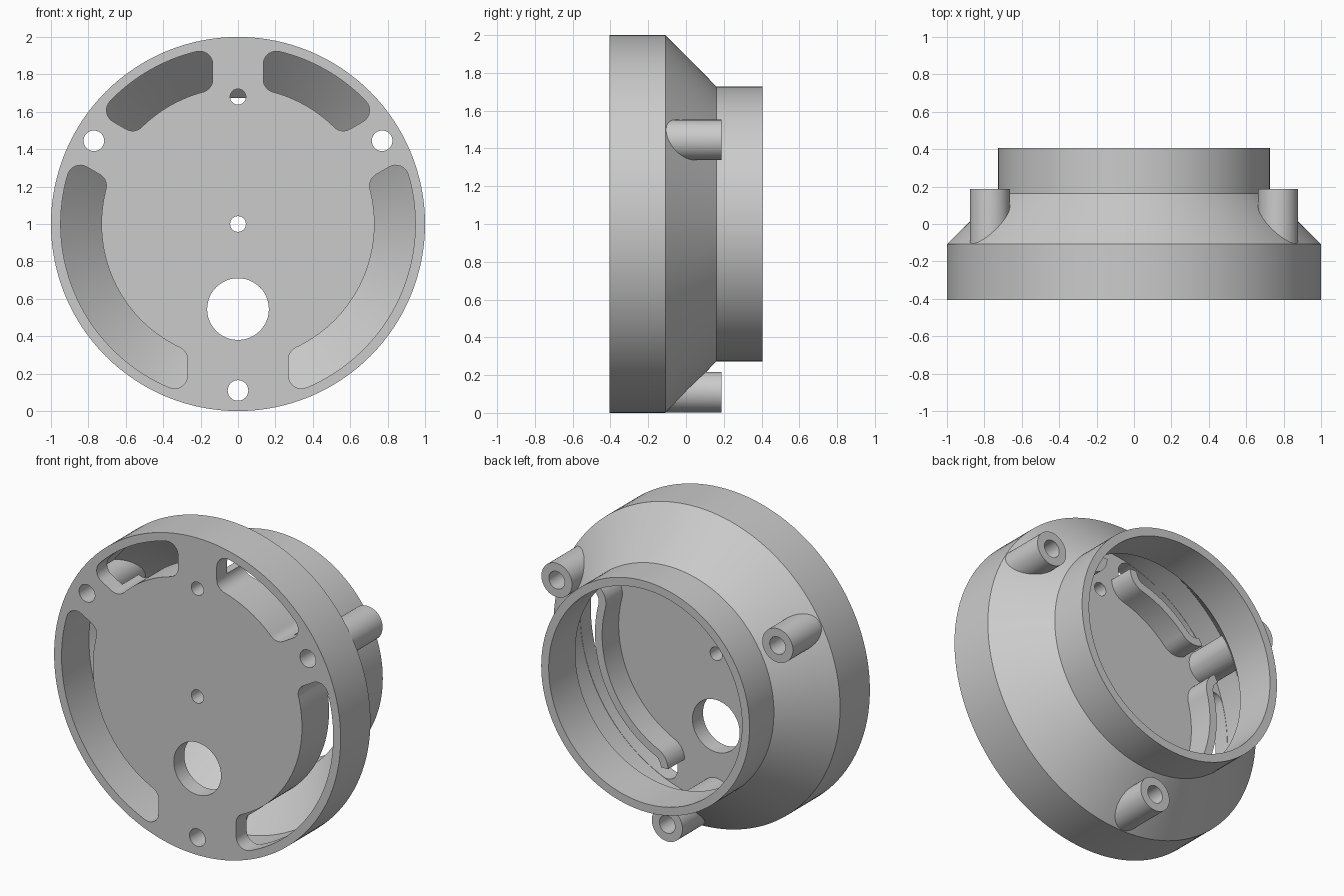
import bpy, bmesh
from math import sin, cos, asin, radians, pi
from mathutils import Matrix

if "Cube" in bpy.data.objects:
    bpy.data.objects.remove(bpy.data.objects["Cube"], do_unlink=True)

FRONT, PLATE_BACK, RIM_BACK = -0.405, -0.3, -0.135
SLOT_IN, SLOT_OUT, FILLET, RIM = 0.73, 0.948, 0.07, 0.05
BOSS_RADIUS = 0.89

grey = bpy.data.materials.new("light_grey")
grey.use_nodes = True
grey.diffuse_color = (0.6, 0.6, 0.6, 1)
grey.node_tree.nodes["Principled BSDF"].inputs["Base Color"].default_value = (0.6, 0.6, 0.6, 1)


def make_object(name, bm):
    bmesh.ops.recalc_face_normals(bm, faces=bm.faces[:])
    mesh = bpy.data.meshes.new(name)
    bm.to_mesh(mesh)
    bm.free()
    mesh.materials.append(grey)
    obj = bpy.data.objects.new(name, mesh)
    bpy.context.collection.objects.link(obj)
    obj.location.z = 1
    return obj


def lathe(name, profile, steps=128):
    """Revolve a closed (radius, y) profile about the y axis."""
    bm = bmesh.new()
    verts = [bm.verts.new((r, y, 0)) for r, y in profile]
    edges = [bm.edges.new(pair) for pair in zip(verts, verts[1:])]
    bmesh.ops.spin(bm, geom=verts + edges, cent=(0, 0, 0), axis=(0, 1, 0),
                   angle=2 * pi, steps=steps, use_merge=False)
    bmesh.ops.remove_doubles(bm, verts=bm.verts[:], dist=0.0001)
    return make_object(name, bm)


def prism(name, outline, y0, y1, mirrored=False):
    """Extrude an (x, z) outline along y."""
    bm = bmesh.new()
    side = -1 if mirrored else 1
    face = bm.faces.new([bm.verts.new((side * x, y0, z)) for x, z in outline])
    new = bmesh.ops.extrude_face_region(bm, geom=[face])["geom"]
    bmesh.ops.translate(bm, vec=(0, y1 - y0, 0),
                        verts=[v for v in new if isinstance(v, bmesh.types.BMVert)])
    return make_object(name, bm)


def polar(r, angle):
    return r * cos(angle), r * sin(angle)


def arc(centre, r, start, end, n):
    return [(centre[0] + r * cos(start + (end - start) * i / n),
             centre[1] + r * sin(start + (end - start) * i / n)) for i in range(n + 1)]


def cylinder(name, x, z, r, y0, y1):
    return prism(name, arc((x, z), r, 0, 2 * pi, 48)[:-1], y0, y1)


def combine(target, tool, operation):
    mod = target.modifiers.new("combine", 'BOOLEAN')
    mod.operation, mod.object, mod.solver = operation, tool, 'EXACT'
    bpy.context.view_layer.objects.active = target
    bpy.ops.object.modifier_apply(modifier=mod.name)
    bpy.data.objects.remove(tool, do_unlink=True)


def slot_outlines(a, gap_a, b, gap_b):
    """Rounded slot between two rays, plus the rim along its inner edge."""
    r0, r1 = SLOT_IN + FILLET, SLOT_OUT - FILLET
    a0, a1 = [a + asin((gap_a + FILLET) / r) for r in (r0, r1)]
    b0, b1 = [b - asin((gap_b + FILLET) / r) for r in (r0, r1)]
    na, nb = a + 1.5 * pi, b + 0.5 * pi

    def inner(grow):
        return (arc(polar(r0, b0), FILLET + grow, nb, b0 + pi, 8)
                + arc((0, 0), SLOT_IN - grow, b0, a0, 40)[1:-1]
                + arc(polar(r0, a0), FILLET + grow, a0 + pi, na, 8))

    outer = (arc(polar(r1, a1), FILLET, na, a1 + 2 * pi, 8)
             + arc((0, 0), SLOT_OUT, a1, b1, 48)[1:-1]
             + arc(polar(r1, b1), FILLET, b1, nb, 8))
    return inner(0) + outer, inner(RIM) + inner(-0.01)[::-1]


# Hollow stepped housing with a closed front plate
body = lathe("lamp_housing", [
    (0, FRONT), (1, FRONT), (1, -0.108), (0.727, 0.162), (0.727, 0.405),
    (0.675, 0.405), (0.675, 0.14), (0.95, -0.129), (0.95, PLATE_BACK), (0, PLATE_BACK)])

# Three screw bosses
boss_spots = [polar(BOSS_RADIUS, radians(d)) for d in (30, 150, 270)]
for x, z in boss_spots:
    combine(body, cylinder("screw_boss", x, z, 0.107, -0.35, 0.188), 'UNION')

# Curved slots, each with a raised rim behind its inner edge
slots = [slot_outlines(radians(-90), 0.27, radians(30), 0.14),
         slot_outlines(radians(30), 0.14, radians(90), 0.135)]
for cut, rim in slots:
    for mirrored in (False, True):
        combine(body, prism("slot_rim", rim, -0.35, RIM_BACK, mirrored), 'UNION')
        combine(body, prism("slot_cutter", cut, -0.5, RIM_BACK + 0.005, mirrored), 'DIFFERENCE')

# Screw holes, small plate holes and the cable hole
for x, z in boss_spots:
    combine(body, cylinder("screw_hole", x, z, 0.055, -0.5, 0.3), 'DIFFERENCE')
for z, r in ((0, 0.042), (0.68, 0.042), (-0.455, 0.165)):
    combine(body, cylinder("plate_hole", 0, z, r, -0.5, -0.2), 'DIFFERENCE')

# Smooth curved walls, keep edges sharp
bpy.ops.object.select_all(action='DESELECT')
body.select_set(True)
bpy.context.view_layer.objects.active = body
bpy.ops.object.shade_smooth_by_angle(angle=radians(30))
